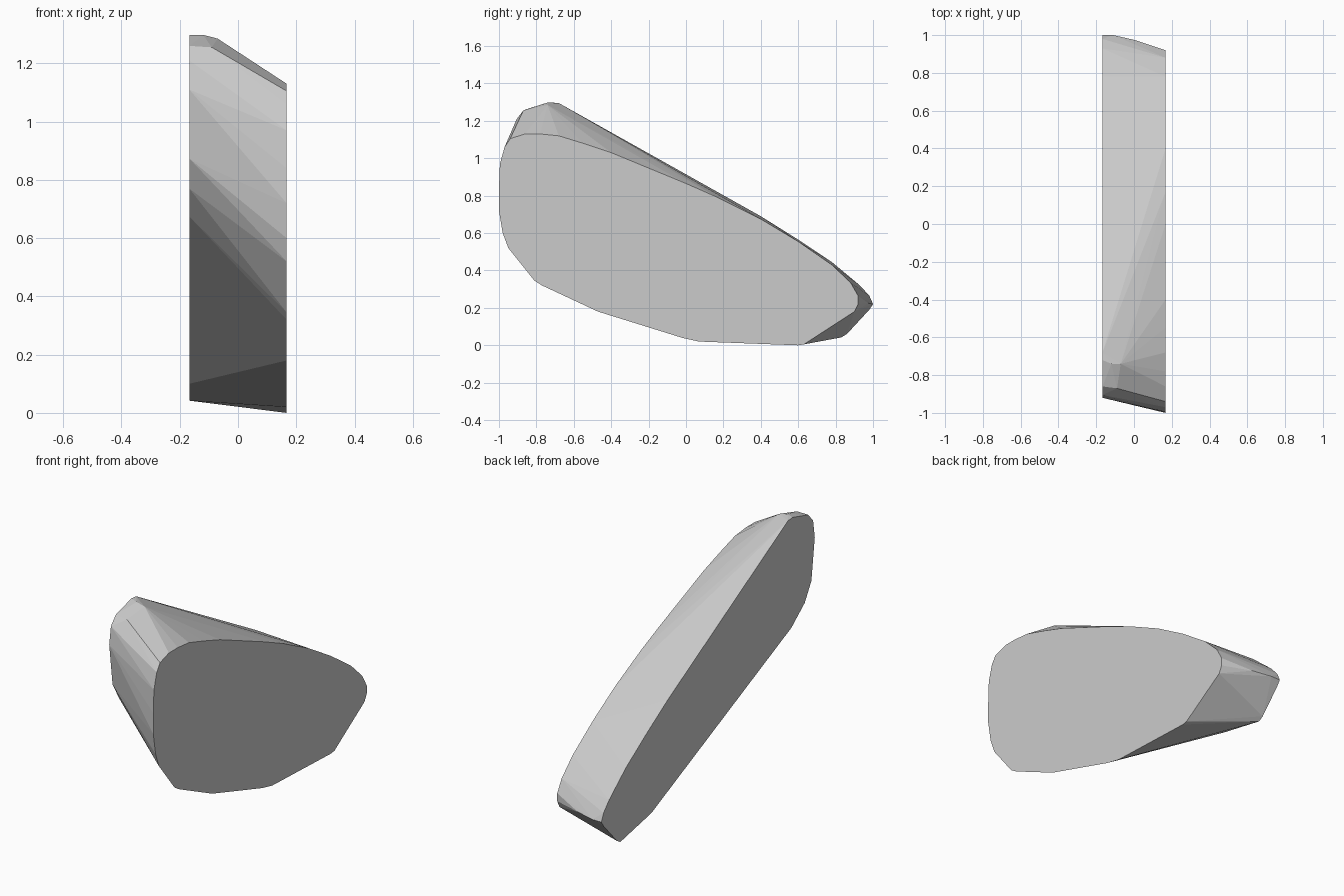
import bpy, bmesh

HALF = 0.167

# Outline of the right face (y, z)
right = [(-1, .84), (-.995, .97), (-.97, 1.06), (-.94, 1.105), (-.86, 1.13),
         (-.78, 1.13), (-.68, 1.12), (-.55, 1.08), (-.4, 1.03), (0, .865),
         (.17, .79), (.4, .675), (.6, .555), (.78, .43), (.88, .335),
         (.92, .265), (.92, .22), (.9, .18), (.63, .005), (.6, 0),
         (.07, .02), (-.02, .04), (-.47, .18), (-.77, .32), (-.81, .345),
         (-.95, .52), (-.98, .6), (-1, .72)]

# Outline of the narrower left face (y, z)
left = [(-.92, 1.11), (-.905, 1.21), (-.86, 1.26), (-.72, 1.298), (-.68, 1.295),
        (.2, .80), (.4, .69), (.6, .565), (.78, .445), (.93, .32),
        (.98, .265), (1, .22), (.98, .19), (.86, .06), (.83, .042),
        (.55, .1), (-.71, .674), (-.83, .77), (-.89, .873)]

# Rounding points between the faces at the peak and the toe
ridge = [(-.12, -.74, 1.298), (-.07, -.74, 1.285), (-.09, -.87, 1.255),
         (-.11, 1, .22), (0, .975, .225)]

# Slab: convex skin stretched between both outlines
bm = bmesh.new()
for x, outline in ((HALF, right), (-HALF, left)):
    for y, z in outline:
        bm.verts.new((x, y, z))
for p in ridge:
    bm.verts.new(p)
hull = bmesh.ops.convex_hull(bm, input=bm.verts[:])
loose = [v for v in bm.verts if not v.link_faces]
bmesh.ops.delete(bm, geom=loose, context='VERTS')

# Merge the flat side triangles into single faces
bmesh.ops.dissolve_limit(bm, angle_limit=0.01, verts=bm.verts[:], edges=bm.edges[:])
bmesh.ops.recalc_face_normals(bm, faces=bm.faces[:])

mesh = bpy.data.meshes.new("wedge_slab")
bm.to_mesh(mesh)
bm.free()
slab = bpy.data.objects.new("wedge_slab", mesh)
bpy.context.collection.objects.link(slab)
